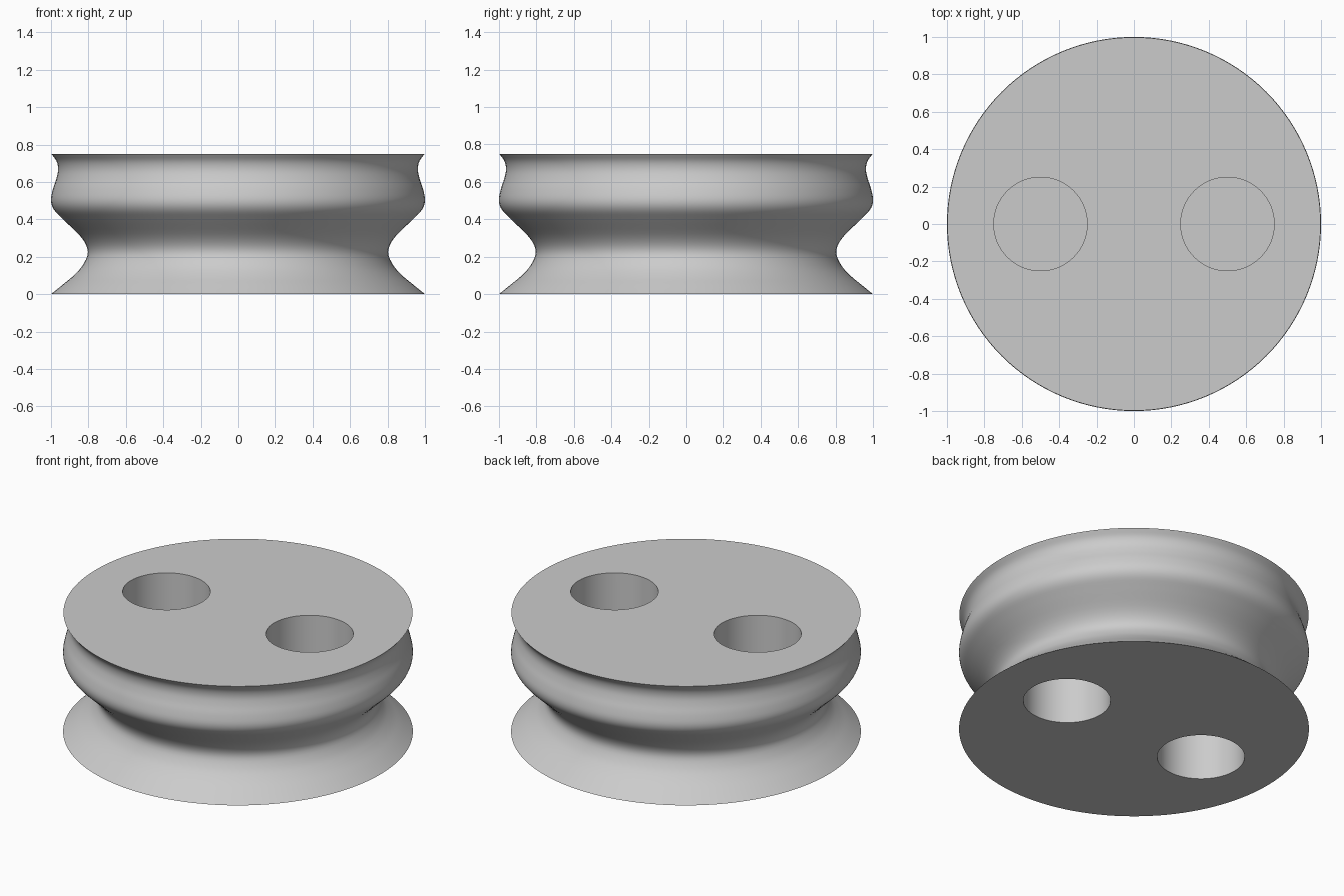
import bpy, bmesh, math
from mathutils import Vector

if "Cube" in bpy.data.objects:
    bpy.data.objects.remove(bpy.data.objects["Cube"])

HEIGHT = 0.75
SEGMENTS = 128

grey = bpy.data.materials.new("light grey")
grey.diffuse_color = (0.6, 0.6, 0.6, 1)
grey.use_nodes = True
grey.node_tree.nodes["Principled BSDF"].inputs["Base Color"].default_value = grey.diffuse_color


def smooth_profile(pts, steps=4):
    """Catmull-Rom curve through the (radius, z) points."""
    p = [Vector(q) for q in pts]
    p = [2 * p[0] - p[1]] + p + [2 * p[-1] - p[-2]]
    out = []
    for a, b, c, d in zip(p, p[1:], p[2:], p[3:]):
        for i in range(steps):
            t = i / steps
            out.append(0.5 * (2 * b + (c - a) * t + (2 * a - 5 * b + 4 * c - d) * t ** 2
                              + (3 * b - a - 3 * c + d) * t ** 3))
    return out + [p[-2]]


def lathe(name, profile, segments, center=(0, 0)):
    """Closed solid turned around a vertical axis, capped at both ends."""
    bm = bmesh.new()
    rings = []
    for r, z in profile:
        rings.append([bm.verts.new((center[0] + r * math.cos(2 * math.pi * i / segments),
                                    center[1] + r * math.sin(2 * math.pi * i / segments), z))
                      for i in range(segments)])
    for lo, hi in zip(rings, rings[1:]):
        for i in range(segments):
            j = (i + 1) % segments
            bm.faces.new((lo[i], lo[j], hi[j], hi[i]))
    bm.faces.new(rings[0][::-1])
    bm.faces.new(rings[-1])
    mesh = bpy.data.meshes.new(name)
    bm.to_mesh(mesh)
    bm.free()
    mesh.materials.append(grey)
    obj = bpy.data.objects.new(name, mesh)
    bpy.context.collection.objects.link(obj)
    return obj


# Waisted round body with a wide foot, a bulging belt and a flared rim
outline = [(1.0, 0), (0.938, 0.05), (0.878, 0.1), (0.83, 0.155), (0.803, 0.225),
           (0.835, 0.3), (0.93, 0.395), (0.983, 0.45), (1.0, 0.5), (0.99, 0.56),
           (0.972, 0.615), (0.962, 0.665), (0.97, 0.71), (0.998, HEIGHT)]
body = lathe("grooved_body", smooth_profile(outline), SEGMENTS)

# Two blind round holes in the top and two in the bottom
cutters = []
for x in (-0.5, 0.5):
    for side, z0, z1 in (("top", 0.40, HEIGHT + 0.1), ("bottom", -0.1, 0.35)):
        cutter = lathe(side + "_hole_cutter", [(0.25, z0), (0.25, z1)], 64, (x, 0))
        cutter.hide_render = True
        mod = body.modifiers.new(side + "_hole", 'BOOLEAN')
        mod.operation = 'DIFFERENCE'
        mod.solver = 'EXACT'
        mod.object = cutter
        cutters.append(cutter)

# Apply the holes and shade the turned surfaces smooth
bpy.context.view_layer.objects.active = body
body.select_set(True)
for mod in list(body.modifiers):
    bpy.ops.object.modifier_apply(modifier=mod.name)
for cutter in cutters:
    bpy.data.objects.remove(cutter)
bpy.ops.object.shade_smooth_by_angle(angle=math.radians(30))
